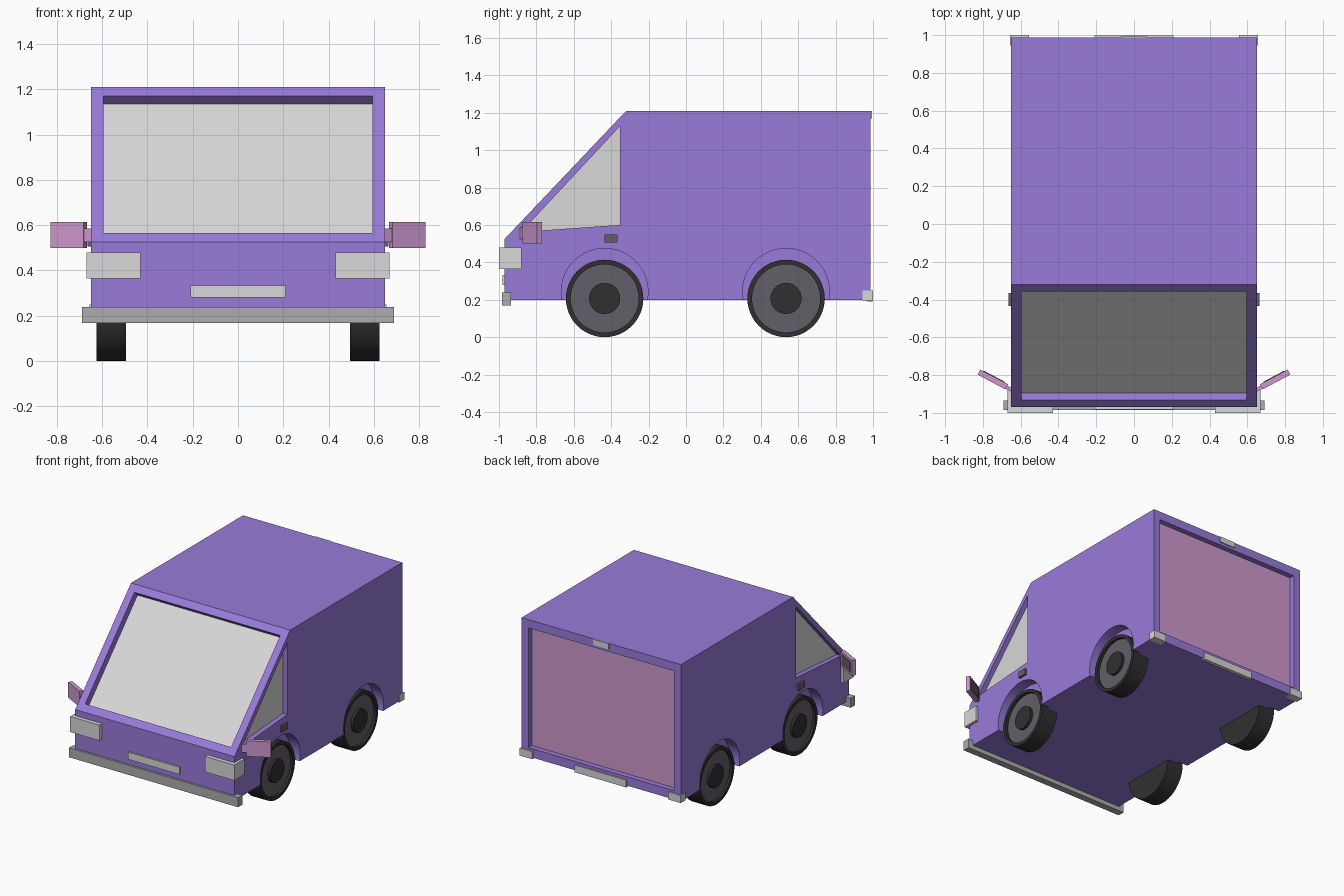
import bpy, bmesh, math
from mathutils import Matrix

if "Cube" in bpy.data.objects:
    bpy.data.objects.remove(bpy.data.objects["Cube"])


def material(name, r, g, b):
    lin = [((c / 255 + 0.055) / 1.055) ** 2.4 for c in (r, g, b)]
    m = bpy.data.materials.new(name)
    m.diffuse_color = (*lin, 1)
    m.use_nodes = True
    m.node_tree.nodes["Principled BSDF"].inputs["Base Color"].default_value = m.diffuse_color
    return m


PURPLE = material("purple paint", 152, 123, 217)
GLASS = material("pale grey glass", 216, 216, 216)
PINK = material("pink", 206, 153, 207)
GREY = material("bumper grey", 173, 173, 173)
RUBBER = material("black rubber", 48, 48, 49)
RIM = material("dark rim grey", 98, 94, 104)


def finish(bm, name, mats):
    bmesh.ops.recalc_face_normals(bm, faces=bm.faces)
    me = bpy.data.meshes.new(name)
    bm.to_mesh(me)
    bm.free()
    ob = bpy.data.objects.new(name, me)
    bpy.context.collection.objects.link(ob)
    for m in mats:
        me.materials.append(m)
    return ob


def prism(name, pts, x0, x1, mat):
    """Extrude a (y, z) outline from x0 to x1."""
    bm = bmesh.new()
    f = bm.faces.new([bm.verts.new((x0, y, z)) for y, z in pts])
    ext = bmesh.ops.extrude_face_region(bm, geom=[f])
    vs = [v for v in ext["geom"] if isinstance(v, bmesh.types.BMVert)]
    bmesh.ops.translate(bm, verts=vs, vec=(x1 - x0, 0, 0))
    return finish(bm, name, [mat])


def box(name, x, y, z, mat):
    return prism(name, [(y[0], z[0]), (y[1], z[0]), (y[1], z[1]), (y[0], z[1])], x[0], x[1], mat)


def turned_box(name, centre, size, angle, mat):
    bm = bmesh.new()
    m = Matrix.Translation(centre) @ Matrix.Rotation(angle, 4, "Z") @ Matrix.Diagonal((*size, 1))
    bmesh.ops.create_cube(bm, size=1, matrix=m)
    return finish(bm, name, [mat])


def cut(target, cutter):
    mod = target.modifiers.new("cut", "BOOLEAN")
    mod.operation = "DIFFERENCE"
    mod.solver = "EXACT"
    mod.object = cutter
    bpy.context.view_layer.objects.active = target
    bpy.ops.object.modifier_apply(modifier=mod.name)
    bpy.data.objects.remove(cutter)


# Van body
FRONT, BACK, SIDE = -0.97, 0.987, 0.65
body = prism("van_body", [(FRONT, 0.2), (FRONT, 0.525), (-0.32, 1.21), (BACK, 1.21), (BACK, 0.2)],
             -SIDE, SIDE, PURPLE)

# Windscreen, sunk square to the sloping nose
ty, tz = 0.65, 0.685
length = math.hypot(ty, tz)
ny, nz = tz / length, -ty / length


def slope_strip(d0, d1, t0=0.06, t1=0.942):
    return [(FRONT + ty * t + ny * d, 0.525 + tz * t + nz * d)
            for t, d in ((t0, d0), (t1, d0), (t1, d1), (t0, d1))]


cut(body, prism("windscreen_cutter", slope_strip(-0.05, 0.055), -0.595, 0.595, PURPLE))
prism("windscreen", slope_strip(0.05, 0.058), -0.595, 0.595, GLASS)

# Rear panel, sunk into the back
cut(body, box("rear_cutter", (-0.595, 0.595), (BACK - 0.045, 1.1), (0.265, 1.148), PURPLE))
box("rear_panel", (-0.595, 0.595), (BACK - 0.048, BACK - 0.04), (0.265, 1.148), PINK)

# Sides: cab windows, wheel wells, wheels, mirrors, lights and handles
WINDOW = [(-0.353, 1.128), (-0.353, 0.6), (-0.88, 0.563)]
WHEELS = (("front", -0.435), ("rear", 0.535))
R = 0.207


def wheel(name, s, y):
    # half section as (radius, x), with a dished rim and a raised hub
    section = [(0, 0.495), (R, 0.495), (R, 0.625), (0.182, 0.625), (0.182, 0.605),
               (0.083, 0.605), (0.083, 0.625), (0, 0.625)]
    kinds = [0, 0, 0, 0, 1, 0, 0]
    bm = bmesh.new()
    n = 48
    rings = []
    for r, x in section:
        count = n if r else 1
        rings.append([bm.verts.new((s * x, y + r * math.cos(2 * math.pi * i / n),
                                    R + r * math.sin(2 * math.pi * i / n))) for i in range(count)])
    for a, b, k in zip(rings, rings[1:], kinds):
        for i in range(n):
            j = (i + 1) % n
            quad = [a[i % len(a)], a[j % len(a)], b[j % len(b)], b[i % len(b)]]
            bm.faces.new(list(dict.fromkeys(quad))).material_index = k
    ob = finish(bm, name, [RUBBER, RIM])
    bpy.ops.object.select_all(action="DESELECT")
    ob.select_set(True)
    bpy.context.view_layer.objects.active = ob
    bpy.ops.object.shade_smooth_by_angle(angle=math.radians(30))


for label, s in (("left", -1), ("right", 1)):
    cut(body, prism("window_cutter", WINDOW, s * 0.61, s * 0.8, PURPLE))
    prism(label + "_side_window", WINDOW, s * 0.606, s * 0.614, GLASS)
    for end, y in WHEELS:
        arch = [(y + 0.232 * math.cos(2 * math.pi * i / 48), 0.243 + 0.232 * math.sin(2 * math.pi * i / 48))
                for i in range(48)]
        cut(body, prism("arch_cutter", arch, s * 0.57, s * 0.8, PURPLE))
        wheel(f"{label}_{end}_wheel", s, y)
    box(label + "_headlight", (s * 0.43, s * 0.67), (-1.0, -0.88), (0.365, 0.48), GLASS)
    box(label + "_tail_light", (s * 0.555, s * 0.657), (0.945, 1.0), (0.195, 0.25), GLASS)
    box(label + "_door_handle", (s * 0.645, s * 0.665), (-0.435, -0.365), (0.505, 0.55), RIM)
    # Wing mirror: housing, stem and dark glass on its back
    a = s * math.radians(28)
    turned_box(label + "_mirror", (s * 0.748, -0.823, 0.557), (0.165, 0.03, 0.115), a, PINK)
    turned_box(label + "_mirror_stem", (s * 0.66, -0.872, 0.555), (0.06, 0.018, 0.06), a, PINK)
    turned_box(label + "_mirror_glass", (s * (0.748 - 0.0075), -0.823 + 0.0141, 0.557),
               (0.125, 0.006, 0.08), a, RIM)

# Bumper, plates and high brake light
box("front_bumper", (-0.69, 0.69), (-0.985, -0.935), (0.168, 0.238), GREY)
box("front_plate", (-0.21, 0.21), (-0.982, -0.96), (0.28, 0.333), GLASS)
box("rear_plate", (-0.21, 0.21), (0.97, 0.997), (0.19, 0.243), GLASS)
box("high_brake_light", (-0.065, 0.065), (0.97, 0.994), (1.168, 1.209), GLASS)
